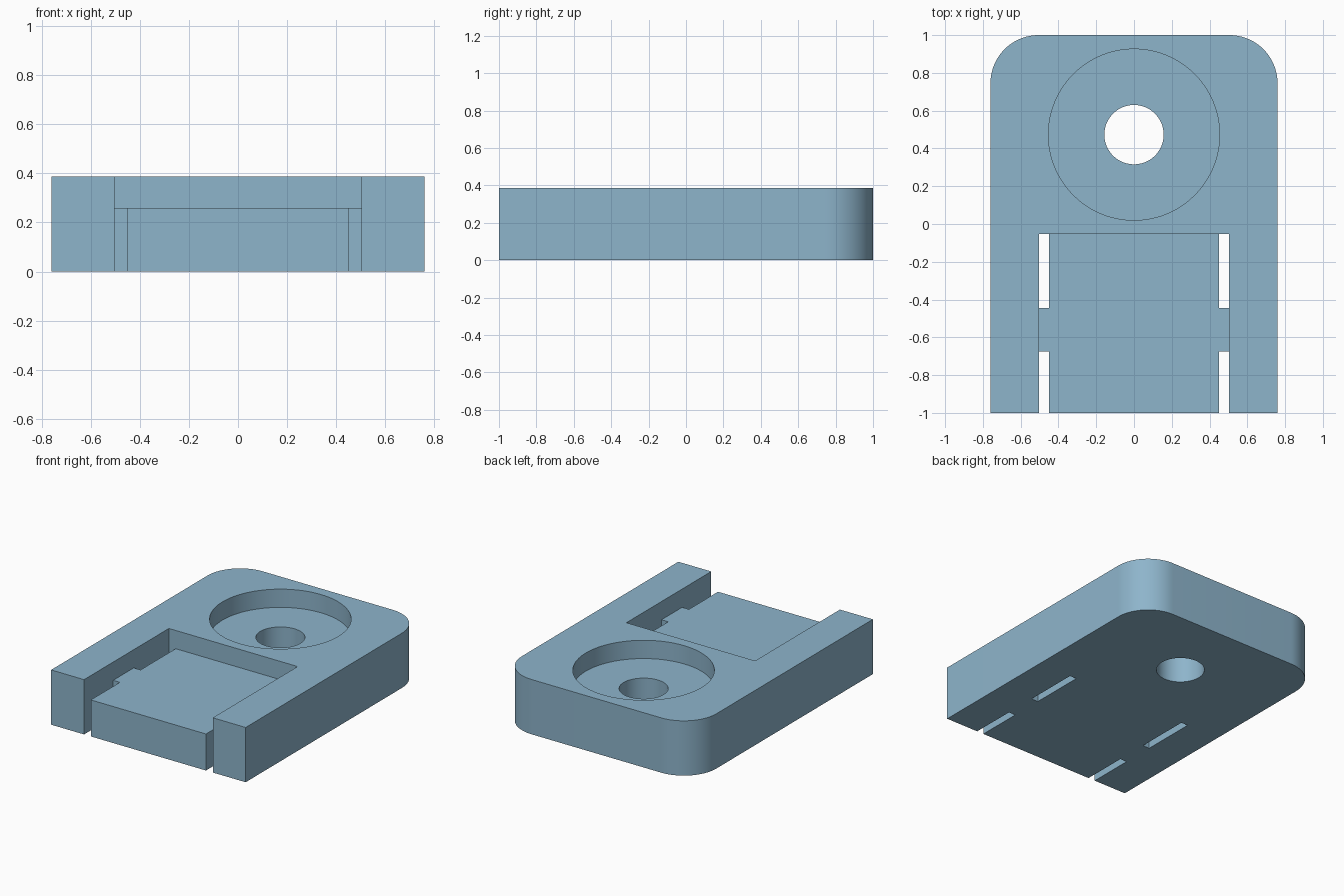
import bpy, bmesh, math

if "Cube" in bpy.data.objects:
    bpy.data.objects.remove(bpy.data.objects["Cube"])

W, H, R = 0.76, 0.387, 0.255          # half width, height, rear corner radius
POCKET_X, POCKET_Y, FLOOR = 0.503, -0.053, 0.258
SLOT_X = 0.45                         # inner edge of the side slots
HOLE_Y = 0.473

blue = bpy.data.materials.new("steel blue")
blue.diffuse_color = (0.27, 0.46, 0.60, 1)
blue.use_nodes = True
blue.node_tree.nodes["Principled BSDF"].inputs["Base Color"].default_value = blue.diffuse_color


def prism(name, outline, z0, z1):
    """Extrude a counter-clockwise outline from z0 to z1."""
    bm = bmesh.new()
    base = bm.faces.new([bm.verts.new((x, y, z0)) for x, y in outline])
    top = bmesh.ops.extrude_face_region(bm, geom=[base])["geom"]
    verts = [v for v in top if isinstance(v, bmesh.types.BMVert)]
    bmesh.ops.translate(bm, verts=verts, vec=(0, 0, z1 - z0))
    bmesh.ops.recalc_face_normals(bm, faces=bm.faces)
    mesh = bpy.data.meshes.new(name)
    bm.to_mesh(mesh)
    bm.free()
    mesh.materials.append(blue)
    ob = bpy.data.objects.new(name, mesh)
    bpy.context.collection.objects.link(ob)
    return ob


def arc(cx, cy, r, a0, a1, n):
    angles = [math.radians(a0 + (a1 - a0) * i / n) for i in range(n + 1)]
    return [(cx + r * math.cos(a), cy + r * math.sin(a)) for a in angles]


def box(x0, x1, y0, y1):
    return [(x0, y0), (x1, y0), (x1, y1), (x0, y1)]


def circle(r):
    return arc(0, HOLE_Y, r, 0, 360, 96)[:-1]


# Block with two rounded rear corners
body = prism("mounting_block",
             [(-W, -1), (W, -1)]
             + arc(W - R, 1 - R, R, 0, 90, 24)
             + arc(R - W, 1 - R, R, 90, 180, 24), 0, H)

# Front pocket, round recess and through hole
cutters = [
    prism("pocket_cutter", box(-POCKET_X, POCKET_X, -1.2, POCKET_Y), FLOOR, 0.6),
    prism("recess_cutter", circle(0.453), FLOOR, 0.6),
    prism("hole_cutter", circle(0.157), -0.2, 0.6),
]
# Through slots either side of the plate, leaving a bridging tab
for side, s in (("left", -1), ("right", 1)):
    x0, x1 = sorted((s * SLOT_X, s * POCKET_X))
    for end, y0, y1 in (("front", -1.2, -0.675), ("rear", -0.445, POCKET_Y)):
        cutters.append(prism(f"{side}_{end}_slot_cutter", box(x0, x1, y0, y1), -0.2, 0.6))

bpy.context.view_layer.objects.active = body
for cutter in cutters:
    mod = body.modifiers.new(cutter.name, "BOOLEAN")
    mod.operation, mod.solver, mod.object = "DIFFERENCE", "EXACT", cutter
    bpy.ops.object.modifier_apply(modifier=mod.name)
    bpy.data.objects.remove(cutter)

# Smooth the round walls, keep the machined edges crisp
body.select_set(True)
bpy.ops.object.shade_smooth_by_angle(angle=math.radians(30))
